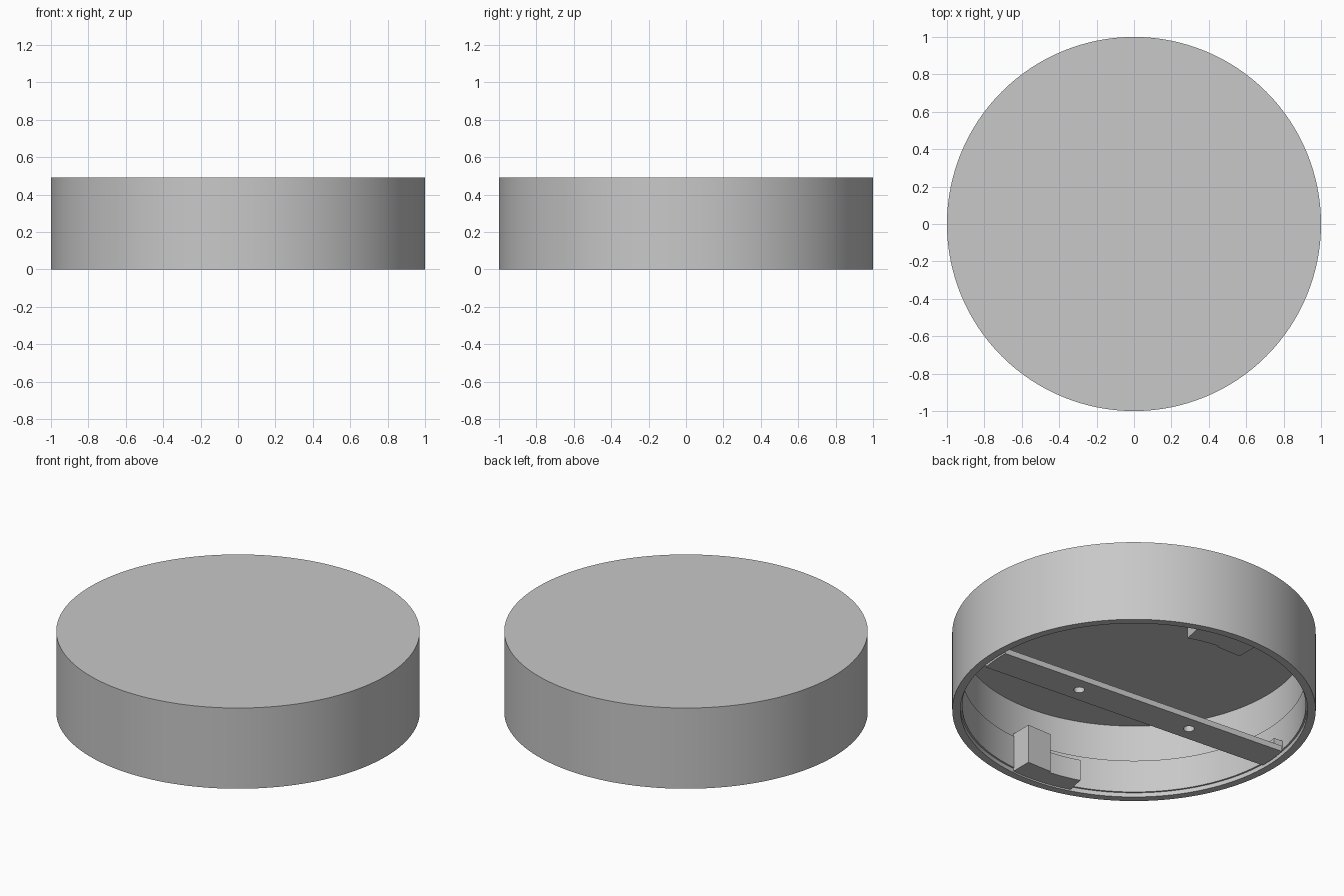
import bpy, bmesh, math
from mathutils import Matrix

cube = bpy.data.objects.get("Cube")
if cube:
    bpy.data.objects.remove(cube, do_unlink=True)

GREY = (0.58, 0.58, 0.58, 1)
grey = bpy.data.materials.new("light grey")
grey.use_nodes = True
grey.diffuse_color = GREY
grey.node_tree.nodes["Principled BSDF"].inputs["Base Color"].default_value = GREY

SEGMENTS = 128
HEIGHT = 0.49
INNER = 0.945          # inner radius of the mounting ring
BAR_TURN = Matrix.Rotation(math.radians(-4.7), 4, 'Z')


def finish(name, bm, matrix=Matrix()):
    bmesh.ops.remove_doubles(bm, verts=bm.verts, dist=1e-5)
    bmesh.ops.recalc_face_normals(bm, faces=bm.faces)
    bm.transform(matrix)
    mesh = bpy.data.meshes.new(name)
    bm.to_mesh(mesh)
    bm.free()
    mesh.materials.append(grey)
    obj = bpy.data.objects.new(name, mesh)
    bpy.context.collection.objects.link(obj)
    return obj


def smooth(obj):
    bpy.ops.object.select_all(action='DESELECT')
    obj.select_set(True)
    bpy.context.view_layer.objects.active = obj
    bpy.ops.object.shade_smooth_by_angle(angle=math.radians(30))


def lathe(name, profile, closed):
    bm = bmesh.new()
    verts = [bm.verts.new((r, 0, z)) for r, z in profile]
    pairs = list(zip(verts, verts[1:]))
    if closed:
        pairs.append((verts[-1], verts[0]))
    edges = [bm.edges.new(p) for p in pairs]
    bmesh.ops.spin(bm, geom=verts + edges, cent=(0, 0, 0), axis=(0, 0, 1),
                   angle=2 * math.pi, steps=SEGMENTS, use_merge=True)
    obj = finish(name, bm)
    smooth(obj)
    return obj


def prism(name, outline, z0, z1, matrix=Matrix()):
    bm = bmesh.new()
    base = bm.faces.new([bm.verts.new((x, y, z0)) for x, y in outline])
    top = bmesh.ops.extrude_face_region(bm, geom=[base])["geom"]
    bmesh.ops.translate(bm, vec=(0, 0, z1 - z0),
                        verts=[v for v in top if isinstance(v, bmesh.types.BMVert)])
    return finish(name, bm, matrix)


def arc(radius, x0, x1, steps=8):
    # points on the front (-y) side of a circle
    xs = [x0 + (x1 - x0) * i / steps for i in range(steps + 1)]
    return [(x, -math.sqrt(radius ** 2 - x * x)) for x in xs]


# Drum: outer wall, closed top and hollow inside
lathe("drum_shell", [(0, HEIGHT), (1, HEIGHT), (1, 0), (0.955, 0),
                     (0.955, 0.45), (0, 0.45)], False)

# Thin ring lining the lower half of the wall
lathe("mounting_ring", [(0.956, 0.026), (INNER, 0.026),
                        (INNER, 0.224), (0.956, 0.224)], True)

# Cross bar with rounded ends and two screw holes
right_end = [(-y, x) for x, y in arc(0.938, -0.093, 0.093)]
left_end = [(-x, -y) for x, y in right_end]
bar = prism("cross_bar", right_end + left_end, 0.005, 0.04, BAR_TURN)
for x in (-0.37, 0.37):
    bm = bmesh.new()
    bmesh.ops.create_cone(bm, cap_ends=True, segments=24, radius1=0.03,
                          radius2=0.03, depth=0.2)
    cutter = finish("screw_hole_cutter", bm, BAR_TURN @ Matrix.Translation((x, 0, 0)))
    cut = bar.modifiers.new("screw_hole", 'BOOLEAN')
    cut.operation = 'DIFFERENCE'
    cut.solver = 'EXACT'
    cut.object = cutter
    cutter.hide_render = True
    cutter.hide_set(True)

# Parts repeated on opposite sides
for side, angle in (("front", 0), ("back", math.pi)):
    turn = Matrix.Rotation(angle, 4, 'Z')
    # Tall block against the wall
    prism(side + "_catch_block",
          [(0.07, -0.82), (-0.09, -0.82)] + arc(0.95, -0.09, 0.07),
          0.006, 0.243, turn)
    # Lower curved shelf beside the block
    shelf = prism(side + "_catch_shelf",
                  arc(0.836, -0.085, -0.277) + arc(0.95, -0.30, -0.085),
                  0.006, 0.135, turn)
    smooth(shelf)
    # Small raised stop on the bar end
    prism(side + "_bar_stop",
          [(0.885, -0.085), (0.945, -0.085), (0.945, 0.06), (0.885, 0.06)],
          0.038, 0.078, BAR_TURN @ turn)
